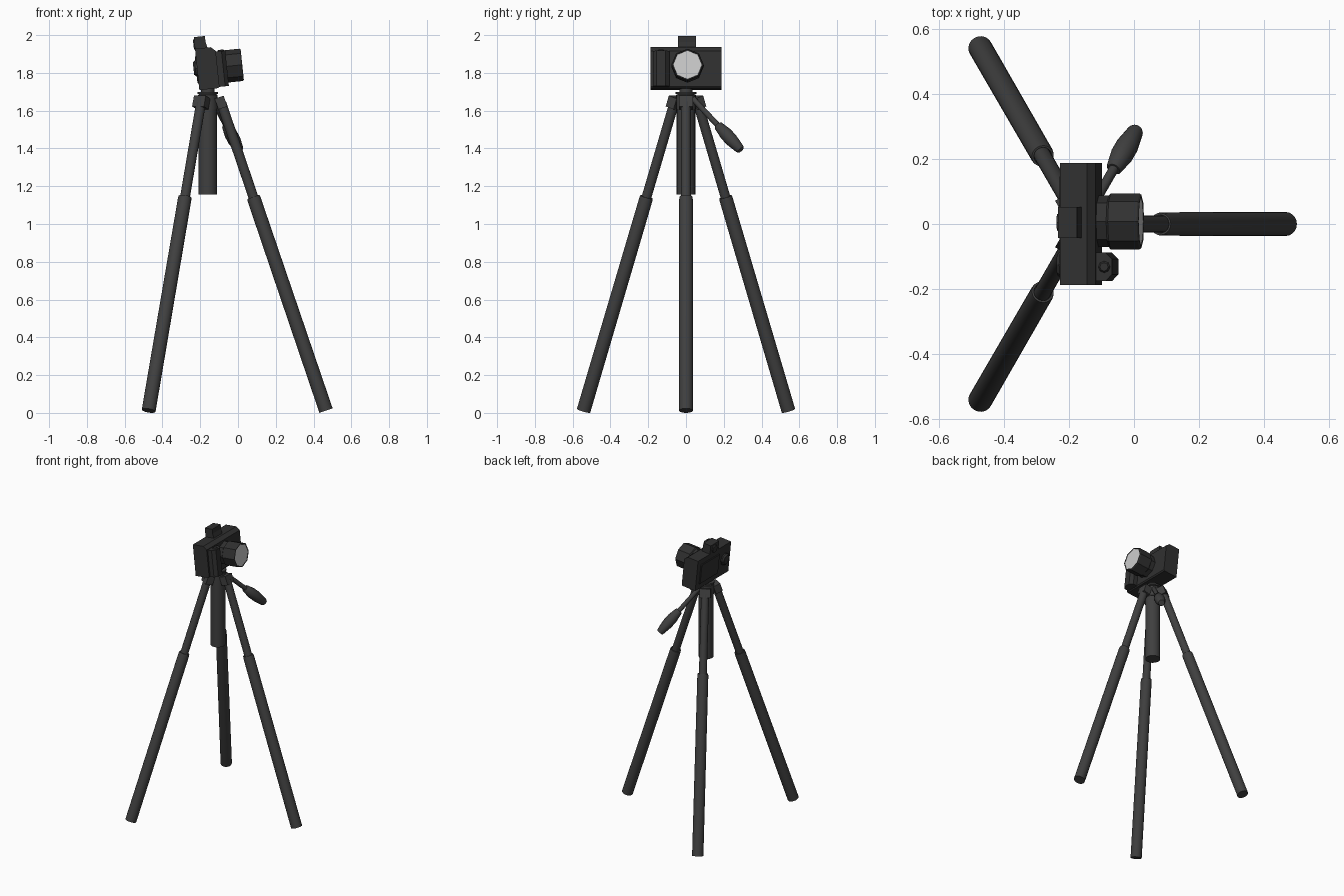
import bpy, bmesh
from math import sin, cos, pi, radians, atan2
from mathutils import Vector, Matrix

if "Cube" in bpy.data.objects:
    bpy.data.objects.remove(bpy.data.objects["Cube"])


def material(name, v):
    m = bpy.data.materials.new(name)
    m.diffuse_color = (v, v, v, 1)
    m.use_nodes = True
    m.node_tree.nodes["Principled BSDF"].inputs["Base Color"].default_value = m.diffuse_color
    return m


METAL = material("dark_metal", 0.05)
BODY = material("camera_black", 0.03)
GLASS = material("lens_glass", 0.6)

CX = -0.16                      # tripod axis
# camera pitched slightly upward about its own middle
PIVOT = Vector((CX, 0, 1.82))
TILT = (Matrix.Translation(PIVOT) @ Matrix.Rotation(radians(-6), 4, 'Y')
        @ Matrix.Translation(-PIVOT))


def finish(bm, name, mat, xf=None, smooth=False):
    if xf is not None:
        bm.transform(xf)
    bmesh.ops.recalc_face_normals(bm, faces=bm.faces)
    me = bpy.data.meshes.new(name)
    bm.to_mesh(me)
    bm.free()
    me.materials.append(mat)
    ob = bpy.data.objects.new(name, me)
    bpy.context.collection.objects.link(ob)
    if smooth:
        bpy.ops.object.select_all(action='DESELECT')
        ob.select_set(True)
        bpy.context.view_layer.objects.active = ob
        bpy.ops.object.shade_smooth_by_angle(angle=radians(35))
    return ob


def lathe(name, p0, p1, profile, mat, seg=20, smooth=True, xf=None, phase=0):
    """Revolve (fraction along p0-p1, radius) pairs about the line p0-p1."""
    p0, p1 = Vector(p0), Vector(p1)
    q = (p1 - p0).to_track_quat('Z', 'Y')
    bm = bmesh.new()
    rings = []
    for t, r in profile:
        c = p0.lerp(p1, t)
        rings.append([bm.verts.new(c + q @ Vector((r * cos(2 * pi * i / seg + phase),
                                                   r * sin(2 * pi * i / seg + phase), 0)))
                      for i in range(seg)])
    for a, b in zip(rings, rings[1:]):
        for i in range(seg):
            j = (i + 1) % seg
            bm.faces.new((a[i], a[j], b[j], b[i]))
    bm.faces.new(rings[0])
    bm.faces.new(rings[-1])
    return finish(bm, name, mat, xf, smooth)


def box(name, lo, hi, mat, xf=None, bevel=0.0):
    lo, hi = Vector(lo), Vector(hi)
    bm = bmesh.new()
    bmesh.ops.create_cube(bm, size=1, matrix=Matrix.Translation((lo + hi) / 2)
                          @ Matrix.Diagonal((*(hi - lo), 1)))
    if bevel:
        bmesh.ops.bevel(bm, geom=bm.edges[:], offset=bevel, segments=1, affect='EDGES')
    return finish(bm, name, mat, xf)


def prism(name, pts, direction, mat, xf=None):
    bm = bmesh.new()
    f = bm.faces.new([bm.verts.new(p) for p in pts])
    ext = bmesh.ops.extrude_face_region(bm, geom=[f], use_keep_orig=True)
    vs = [g for g in ext['geom'] if isinstance(g, bmesh.types.BMVert)]
    bmesh.ops.translate(bm, verts=vs, vec=direction)
    return finish(bm, name, mat, xf)


# legs with brackets, three around the axis
def polar(r, z, a):
    return Vector((CX + r * cos(a), r * sin(a), z))


top, foot = (0.072, 1.64), (0.626, 0.012)
lean = atan2(foot[0] - top[0], top[1] - foot[1])
for i in range(3):
    a = i * 2 * pi / 3
    p_top, p_foot = polar(*top, a), polar(*foot, a)
    p_mid = p_top.lerp(p_foot, 0.305)
    lathe(f"upper_leg_{i + 1}", p_top, p_mid.lerp(p_foot, 0.05),
          [(0, 0.026), (1, 0.026)], METAL)
    lathe(f"lower_leg_{i + 1}", p_mid, p_foot,
          [(0.012, 0.026), (0, 0.028), (0, 0.034), (0.012, 0.036), (1, 0.037)], METAL)
    xf = (Matrix.Translation(polar(0.07, 1.643, a)) @ Matrix.Rotation(a, 4, 'Z')
          @ Matrix.Rotation(-lean, 4, 'Y'))
    box(f"leg_bracket_{i + 1}", (-0.025, -0.036, -0.03), (0.025, 0.036, 0.03), METAL, xf)

# centre column, hub and mounting plate
lathe("centre_column", (CX, 0, 1.157), (CX, 0, 1.66), [(0, 0.049), (1, 0.049)], METAL)
lathe("hub", (CX, 0, 1.61), (CX, 0, 1.70),
      [(0, 0.052), (0.8, 0.052), (0.86, 0.045), (0.88, 0.055), (1, 0.055)], METAL)
lathe("mount_neck", (CX, 0, 1.69), (CX, 0, 1.73), [(0, 0.035), (1, 0.035)], METAL)

# pan handle
a = radians(60)
h0, h1 = polar(0.03, 1.675, a), polar(0.335, 1.392, a)
lathe("handle_rod", h0, h0.lerp(h1, 0.65), [(0, 0.015), (1, 0.015)], METAL, 12)
lathe("handle_grip", h0.lerp(h1, 0.54), h1,
      [(0, 0.02), (0.03, 0.025), (0.35, 0.035), (0.6, 0.035), (0.95, 0.025), (1, 0.02)],
      METAL, 14)

# camera body: side outline with chamfered top front edge
outline = [(-0.216, 1.714), (-0.115, 1.714), (-0.108, 1.722), (-0.108, 1.912),
           (-0.133, 1.934), (-0.216, 1.934)]
prism("camera_body", [(x, -0.188, z) for x, z in outline], (0, 0.376, 0), BODY, TILT)

# hand grip and shutter button
gp = [(-0.13, -0.088), (-0.078, -0.088), (-0.058, -0.108), (-0.058, -0.155),
      (-0.078, -0.176), (-0.13, -0.176)]
prism("hand_grip", [(x, y, 1.72) for x, y in gp], (0, 0, 0.188), BODY, TILT)
lathe("shutter_button", (-0.082, -0.132, 1.9), (-0.082, -0.132, 1.915),
      [(0, 0.018), (0.6, 0.018), (1, 0.013)], BODY, 8, False, TILT)

# viewfinder hump with sloping front, eyepiece behind
hump = [(-0.216, 1.92), (-0.147, 1.92), (-0.157, 1.965), (-0.157, 1.996), (-0.216, 1.996)]
prism("viewfinder_hump", [(x, -0.043, z) for x, z in hump], (0, 0.096, 0), BODY, TILT)
lathe("eyepiece", (-0.21, 0.005, 1.957), (-0.222, 0.005, 1.957),
      [(0, 0.03), (1, 0.026)], BODY, 8, False, TILT)

# back screen and control dial
box("back_screen", (-0.222, -0.06, 1.75), (-0.21, 0.15, 1.895), BODY, TILT, 0.004)
lathe("control_dial", (-0.21, -0.125, 1.83), (-0.235, -0.125, 1.83),
      [(0, 0.042), (0.6, 0.042), (1, 0.032)], BODY, 8, False, TILT)

# eight-sided lens and glass
L = (0.008, 1.824)
lathe("lens_barrel", (-0.12, *L), (0.024, *L),
      [(0, 0.079), (0.3, 0.079), (0.34, 0.086), (0.96, 0.086), (1, 0.082),
       (1, 0.078), (0.96, 0.076)], BODY, 8, False, TILT)
lathe("lens_glass", (0.0, *L), (0.022, *L), [(0, 0.0755), (1, 0.0765)],
      GLASS, 8, False, TILT)
